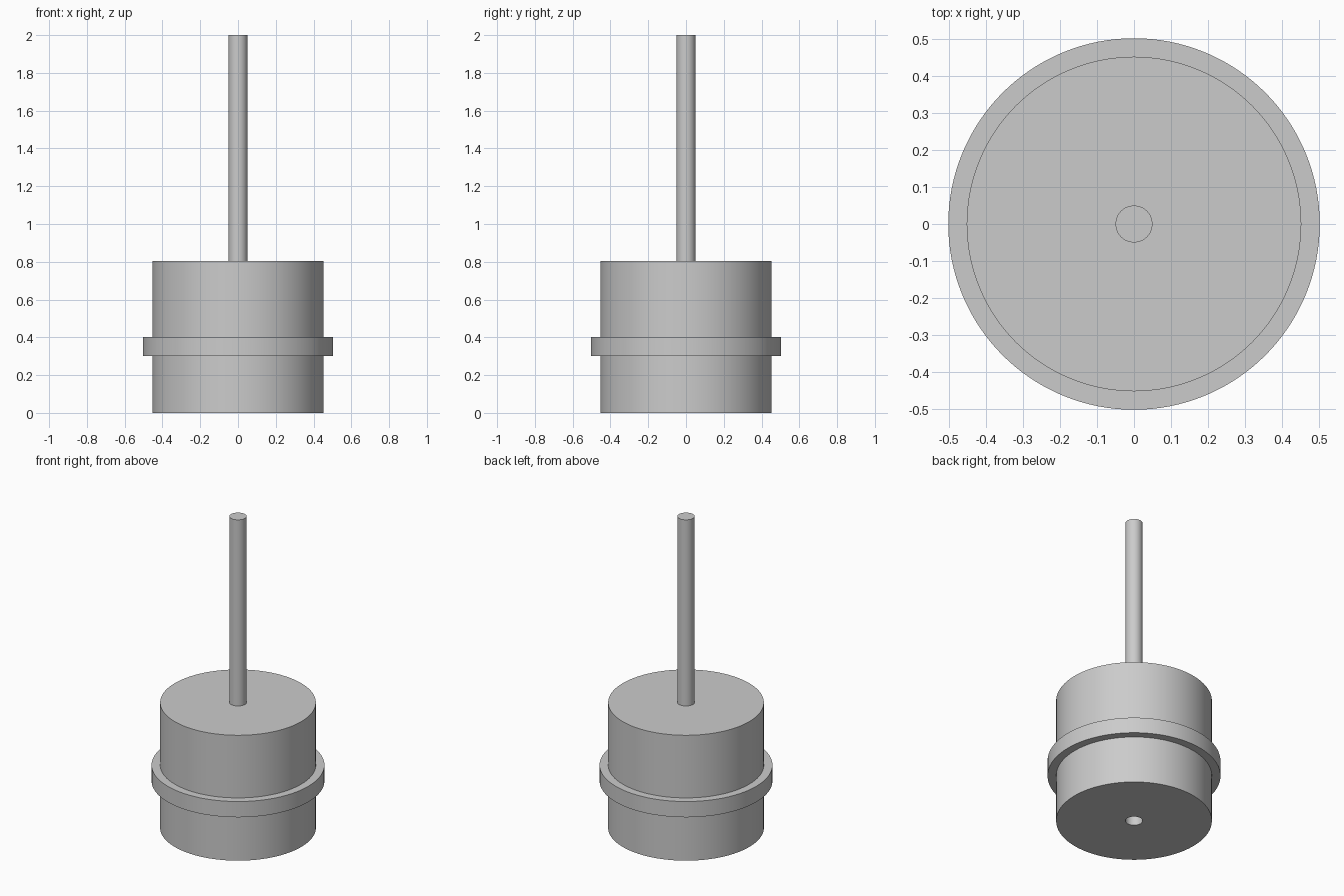
import bpy
import bmesh
import math

cube = bpy.data.objects.get("Cube")
if cube:
    bpy.data.objects.remove(cube, do_unlink=True)

SEGMENTS = 128
BODY_R, FLANGE_R, ROD_R = 0.453, 0.503, 0.05
BODY_TOP, FLANGE_LOW, FLANGE_HIGH = 0.805, 0.302, 0.403
HOLE_DEPTH = 0.3

grey = bpy.data.materials.new("light_grey")
grey.use_nodes = True
colour = (0.6, 0.6, 0.6, 1)
grey.diffuse_color = colour
grey.node_tree.nodes["Principled BSDF"].inputs["Base Color"].default_value = colour


def lathe(name, profile, segments=SEGMENTS):
    """Spin a profile of (radius, height) points about the z axis."""
    bm = bmesh.new()
    verts = [bm.verts.new((r, 0, z)) for r, z in profile]
    edges = [bm.edges.new(pair) for pair in zip(verts, verts[1:])]
    bmesh.ops.spin(bm, geom=verts + edges, cent=(0, 0, 0), axis=(0, 0, 1),
                   angle=math.tau, steps=segments, use_merge=True)
    bmesh.ops.remove_doubles(bm, verts=bm.verts, dist=1e-5)
    bmesh.ops.recalc_face_normals(bm, faces=bm.faces)
    mesh = bpy.data.meshes.new(name)
    bm.to_mesh(mesh)
    bm.free()
    mesh.materials.append(grey)
    obj = bpy.data.objects.new(name, mesh)
    bpy.context.collection.objects.link(obj)
    bpy.ops.object.select_all(action="DESELECT")
    obj.select_set(True)
    bpy.context.view_layer.objects.active = obj
    bpy.ops.object.shade_smooth_by_angle(angle=math.radians(30))
    return obj


# Drum with a raised flange and a blind bore in its underside
lathe("flanged_drum", [
    (0, HOLE_DEPTH), (ROD_R, HOLE_DEPTH), (ROD_R, 0), (BODY_R, 0),
    (BODY_R, FLANGE_LOW), (FLANGE_R, FLANGE_LOW),
    (FLANGE_R, FLANGE_HIGH), (BODY_R, FLANGE_HIGH),
    (BODY_R, BODY_TOP), (0, BODY_TOP)])

# Rod rising from the drum's top
lathe("rod", [(0, BODY_TOP - 0.1), (ROD_R, BODY_TOP - 0.1), (ROD_R, 2), (0, 2)], 64)
